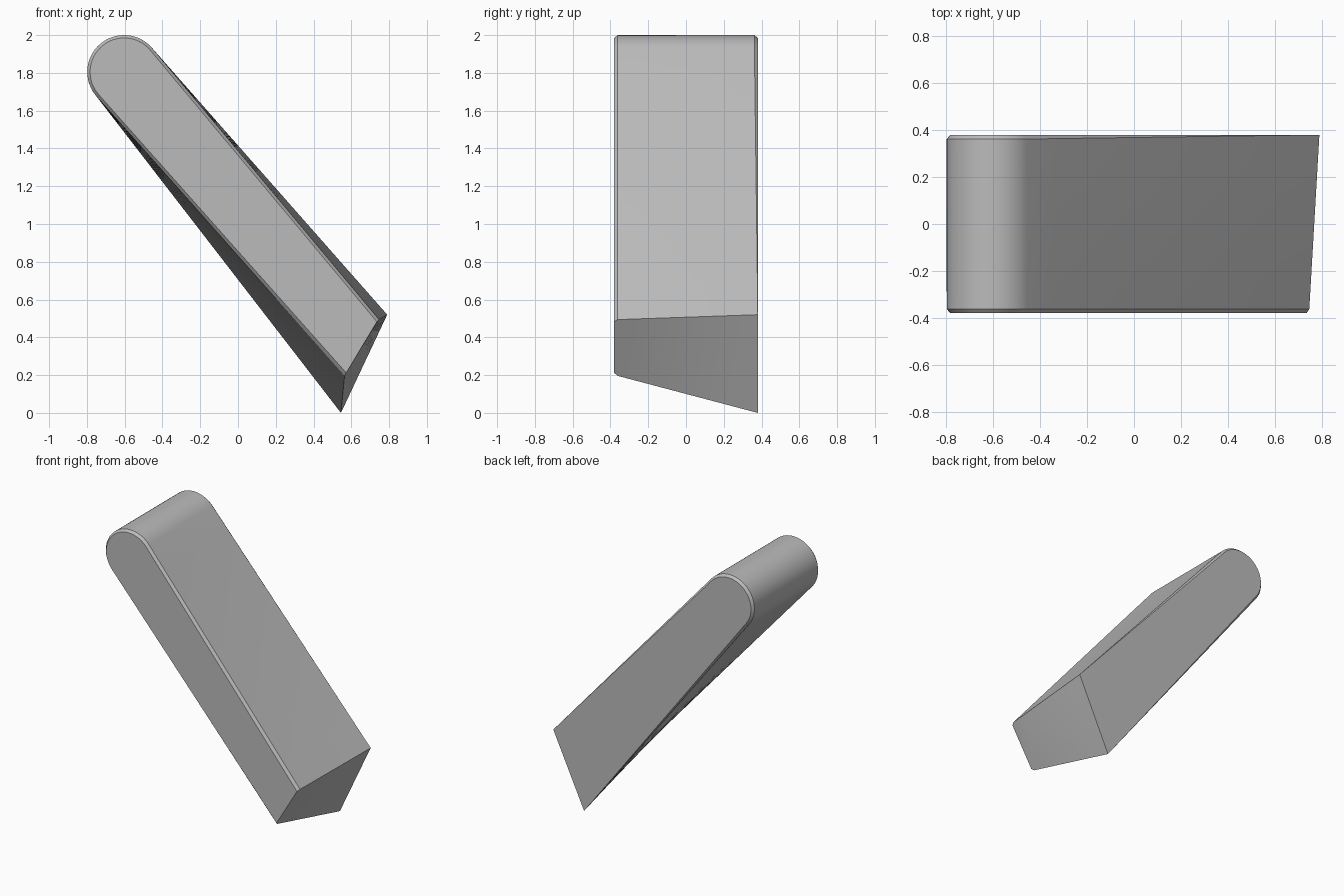
import bpy, bmesh, math
from mathutils import Vector

cube = bpy.data.objects.get("Cube")
if cube:
    bpy.data.objects.remove(cube)

CENTER = Vector((-0.603, 1.805))   # axis of the rounded top
ARC, SIDE, END, DEPTH = 32, 10, 4, 8


def section(radius, upper, lower, y_round, y_end):
    """Closed outline: rounded top, tangent straight sides, cut lower end."""
    upper, lower = Vector(upper), Vector(lower)

    def tangent(point, sign):
        d = point - CENTER
        return math.atan2(d.y, d.x) + sign * math.acos(radius / d.length)

    a, b = tangent(upper, 1), tangent(lower, -1) + 2 * math.pi
    arc = [CENTER + radius * Vector((math.cos(t), math.sin(t)))
           for t in (a + (b - a) * i / ARC for i in range(ARC + 1))]
    pts = [(p.x, y_round, p.y) for p in arc]
    for i in range(1, SIDE + 1):
        p = arc[-1].lerp(lower, i / SIDE)
        pts.append((p.x, y_round + (y_end - y_round) * i / SIDE, p.y))
    for i in range(1, END + 1):
        p = lower.lerp(upper, i / END)
        pts.append((p.x, y_end, p.y))
    for i in range(1, SIDE):
        p = upper.lerp(arc[0], i / SIDE)
        pts.append((p.x, y_end + (y_round - y_end) * i / SIDE, p.y))
    return [Vector(p) for p in pts]


# Front cap and chamfer, back chamfer that fades out towards the lower end
front_cap = section(0.18, (0.735, 0.483), (0.573, 0.212), -0.38, -0.38)
front_rim = section(0.195, (0.747, 0.494), (0.564, 0.196), -0.362, -0.362)
back_rim = section(0.195, (0.79, 0.52), (0.545, 0.0), 0.362, 0.38)
back_cap = section(0.18, (0.79, 0.52), (0.545, 0.0), 0.38, 0.38)
rings = [front_cap]
rings += [[p.lerp(q, i / DEPTH) for p, q in zip(front_rim, back_rim)]
          for i in range(DEPTH + 1)]
rings.append(back_cap)

# Loft the outlines into one solid
bm = bmesh.new()
loops = [[bm.verts.new(p) for p in ring] for ring in rings]
for lo, hi in zip(loops, loops[1:]):
    for i in range(len(lo)):
        j = (i + 1) % len(lo)
        bm.faces.new((lo[i], lo[j], hi[j], hi[i]))
bm.faces.new(loops[0])
bm.faces.new(loops[-1])
bmesh.ops.remove_doubles(bm, verts=bm.verts, dist=0.0001)
bmesh.ops.recalc_face_normals(bm, faces=bm.faces)
mesh = bpy.data.meshes.new("lever_arm")
bm.to_mesh(mesh)
bm.free()

# Plain grey finish
grey = bpy.data.materials.new("grey")
grey.use_nodes = True
color = (0.5, 0.5, 0.5, 1)
grey.diffuse_color = color
grey.node_tree.nodes["Principled BSDF"].inputs["Base Color"].default_value = color
mesh.materials.append(grey)

arm = bpy.data.objects.new("lever_arm", mesh)
bpy.context.collection.objects.link(arm)
bpy.context.view_layer.objects.active = arm
arm.select_set(True)
bpy.ops.object.shade_smooth_by_angle(angle=math.radians(25))
